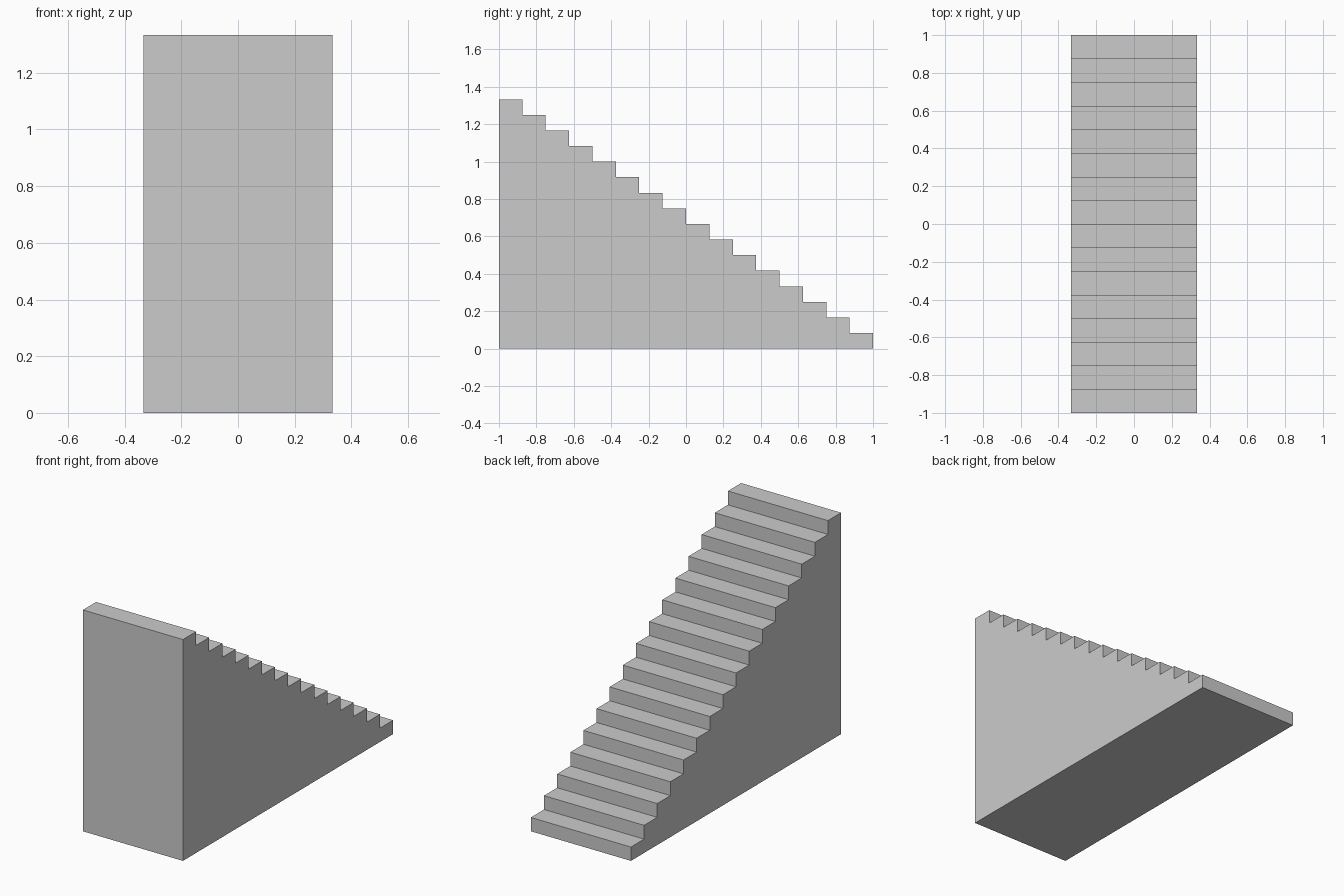
import bpy
import bmesh

if "Cube" in bpy.data.objects:
    bpy.data.objects.remove(bpy.data.objects["Cube"])

STEPS = 16
RUN = 2.0 / STEPS
RISE = (4.0 / 3.0) / STEPS
WIDTH = 2.0 / 3.0

# Stepped side profile in (y, z), descending from the tall front to the back
profile = [(1.0, 0.0), (-1.0, 0.0)]
for i in range(STEPS):
    z = RISE * (STEPS - i)
    profile += [(-1.0 + RUN * i, z), (-1.0 + RUN * (i + 1), z)]

# Solid staircase: extrude the profile across its width
bm = bmesh.new()
side = bm.faces.new([bm.verts.new((-WIDTH / 2, y, z)) for y, z in profile])
extruded = bmesh.ops.extrude_face_region(bm, geom=[side], use_keep_orig=True)
moved = [g for g in extruded["geom"] if isinstance(g, bmesh.types.BMVert)]
bmesh.ops.translate(bm, verts=moved, vec=(WIDTH, 0, 0))
bmesh.ops.recalc_face_normals(bm, faces=bm.faces)

mesh = bpy.data.meshes.new("staircase")
bm.to_mesh(mesh)
bm.free()
bpy.context.collection.objects.link(bpy.data.objects.new("staircase", mesh))
